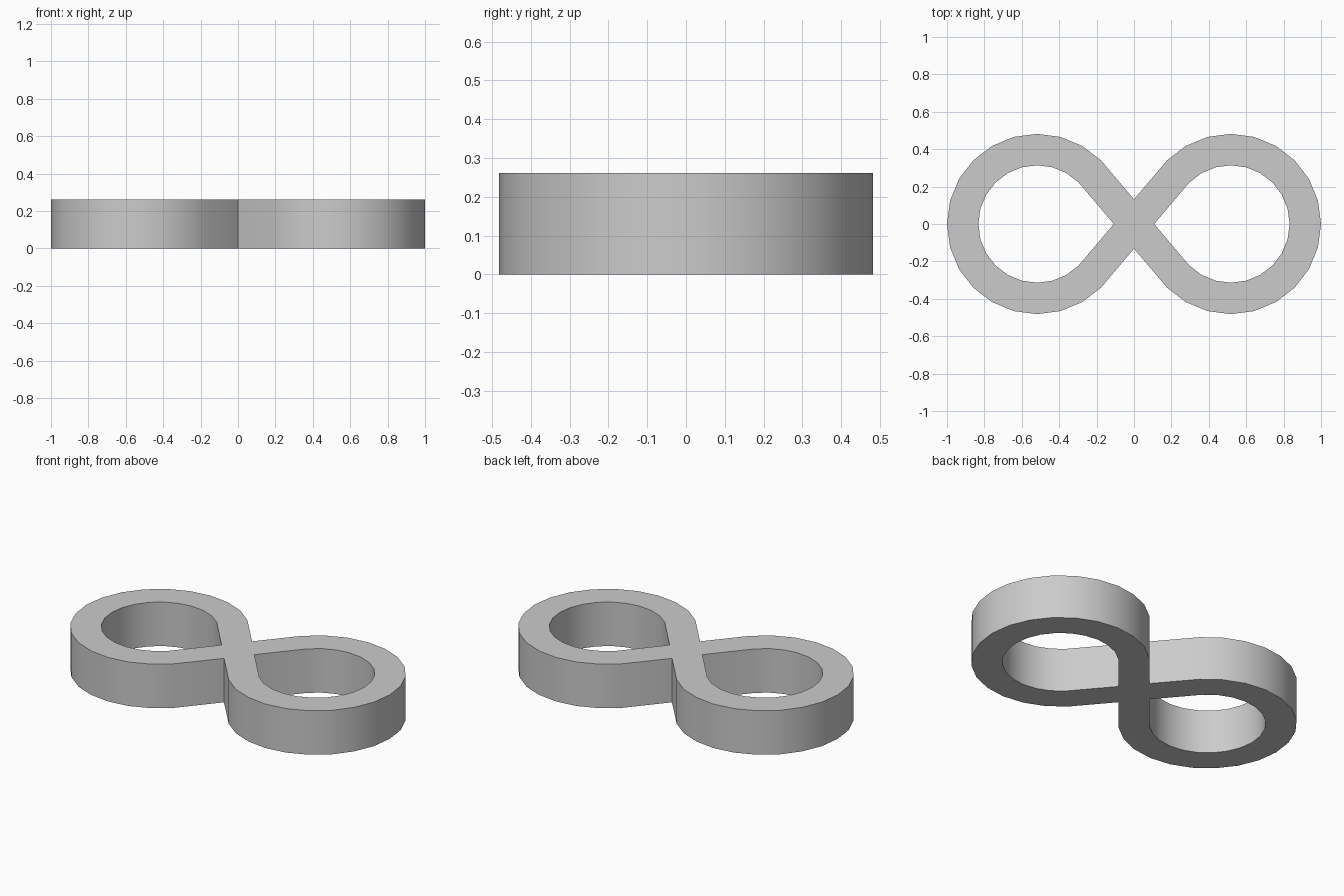
import bpy, bmesh, math

cube = bpy.data.objects.get("Cube")
if cube:
    bpy.data.objects.remove(cube, do_unlink=True)

HEIGHT = 0.262
CENTRE, OUTER, INNER = 0.518, 0.482, 0.314   # loop centre and radii
NOTCH, TIP = 0.132, 0.108                    # corners of the crossing
STEP, ARC = 15, 135                          # arc segments and half sweep

grey = bpy.data.materials.new("grey")
grey.use_nodes = True
colour = (0.6, 0.6, 0.6, 1)
grey.diffuse_color = colour
grey.node_tree.nodes["Principled BSDF"].inputs["Base Color"].default_value = colour

bm = bmesh.new()


def arc(radius, side):
    angles = [math.radians(a) for a in range(-ARC, ARC + 1, STEP)]
    return [bm.verts.new((side * (CENTRE + radius * math.cos(a)),
                          radius * math.sin(a), 0)) for a in angles]


# Flat figure-eight band: a crossing diamond with one loop on each side
front = bm.verts.new((0, -NOTCH, 0))
back = bm.verts.new((0, NOTCH, 0))
tips = []
for side in (1, -1):
    tip = bm.verts.new((side * TIP, 0, 0))
    tips.append(tip)
    outer = [front] + arc(OUTER, side) + [back]
    inner = [tip] + arc(INNER, side) + [tip]
    for i in range(len(outer) - 1):
        bm.faces.new((outer[i], outer[i + 1], inner[i + 1], inner[i]))
bm.faces.new((front, tips[0], back, tips[1]))

# Raise the band to full height
band = bmesh.ops.extrude_face_region(bm, geom=bm.faces[:], use_keep_orig=True)
top = [v for v in band["geom"] if isinstance(v, bmesh.types.BMVert)]
bmesh.ops.translate(bm, verts=top, vec=(0, 0, HEIGHT))
bmesh.ops.recalc_face_normals(bm, faces=bm.faces[:])

mesh = bpy.data.meshes.new("figure_eight_band")
bm.to_mesh(mesh)
bm.free()
mesh.materials.append(grey)
body = bpy.data.objects.new("figure_eight_band", mesh)
bpy.context.collection.objects.link(body)

# Round walls smooth, rims and crossing corners sharp
bpy.ops.object.select_all(action='DESELECT')
body.select_set(True)
bpy.context.view_layer.objects.active = body
bpy.ops.object.shade_smooth_by_angle(angle=math.radians(30))
